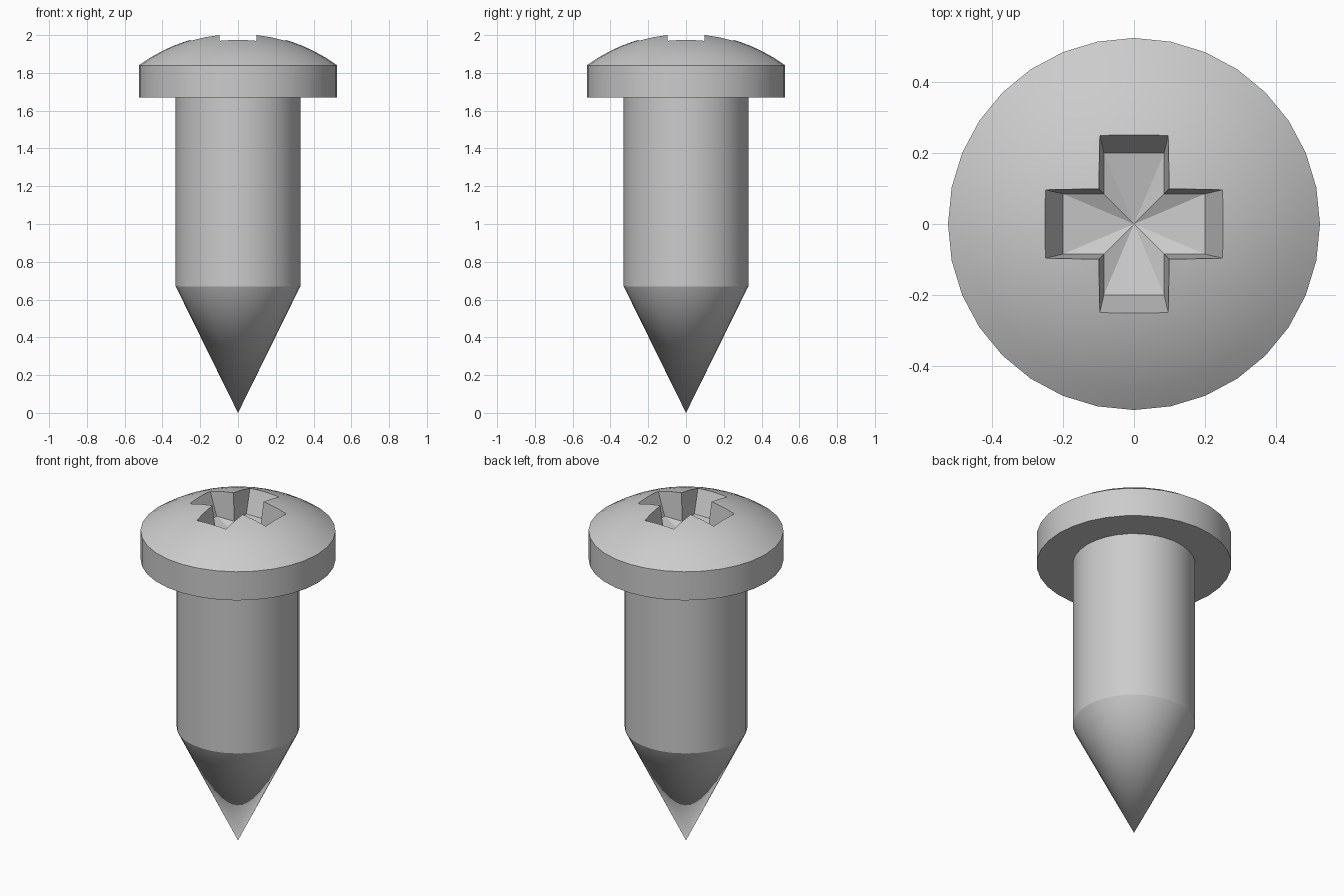
import bpy, bmesh, math

cube = bpy.data.objects.get("Cube")
if cube:
    bpy.data.objects.remove(cube, do_unlink=True)

SIDES = 32

steel = bpy.data.materials.new("grey_steel")
steel.use_nodes = True
steel.diffuse_color = (0.6, 0.6, 0.6, 1)
steel.node_tree.nodes["Principled BSDF"].inputs["Base Color"].default_value = (0.6, 0.6, 0.6, 1)


def make_object(name, bm):
    bmesh.ops.recalc_face_normals(bm, faces=bm.faces)
    mesh = bpy.data.meshes.new(name)
    bm.to_mesh(mesh)
    bm.free()
    mesh.materials.append(steel)
    obj = bpy.data.objects.new(name, mesh)
    bpy.context.collection.objects.link(obj)
    return obj


def bridge(bm, a, b):
    """Join two closed loops; a single vertex acts as a pole."""
    n = max(len(a), len(b))
    for i in range(n):
        j = (i + 1) % n
        if len(a) == 1:
            bm.faces.new((a[0], b[i], b[j]))
        elif len(b) == 1:
            bm.faces.new((a[i], a[j], b[0]))
        else:
            bm.faces.new((a[i], a[j], b[j], b[i]))


def lathe(name, profile):
    bm = bmesh.new()
    rings = []
    for r, z in profile:
        count = SIDES if r > 0 else 1
        rings.append([bm.verts.new((r * math.cos(math.tau * i / SIDES),
                                    r * math.sin(math.tau * i / SIDES), z))
                      for i in range(count)])
    for a, b in zip(rings, rings[1:]):
        bridge(bm, a, b)
    for ring in (rings[0], rings[-1]):
        if len(ring) > 1:
            bm.faces.new(ring)
    return make_object(name, bm)


def smooth(obj):
    bpy.ops.object.select_all(action='DESELECT')
    obj.select_set(True)
    bpy.context.view_layer.objects.active = obj
    bpy.ops.object.shade_smooth_by_angle(angle=math.radians(20))


def cross_loop(bm, length, width, z):
    """Twelve-cornered plus outline made of four turned arms."""
    loop = []
    for k in range(4):
        c, s = ((1, 0), (0, 1), (-1, 0), (0, -1))[k]
        for x, y in ((length, -width), (length, width), (width, width)):
            loop.append(bm.verts.new((c * x - s * y, s * x + c * y, z)))
    return loop


# Domed head: short cylinder with a spherical cap
HEAD_R, BASE_Z, RIM_Z, DOME_R = 0.525, 1.67, 1.84, 0.89
half_angle = math.asin(HEAD_R / DOME_R)
dome_centre = RIM_Z - DOME_R * math.cos(half_angle)
profile = [(HEAD_R, BASE_Z)]
for i in range(9):
    t = half_angle * (1 - i / 8)
    profile.append((DOME_R * math.sin(t), dome_centre + DOME_R * math.cos(t)))
head = lathe("screw_head", profile)

# Tapered cross recess with a shallow pointed floor
bm = bmesh.new()
top = cross_loop(bm, 0.30, 0.108, 2.1)
floor = cross_loop(bm, 0.20, 0.085, 1.84)
bridge(bm, top, floor)
bridge(bm, floor, [bm.verts.new((0, 0, 1.80))])
bm.faces.new(top)
cutter = make_object("recess_cutter", bm)
cutter.hide_render = True

cut = head.modifiers.new("recess", 'BOOLEAN')
cut.operation = 'DIFFERENCE'
cut.solver = 'EXACT'
cut.object = cutter
bpy.context.view_layer.objects.active = head
bpy.ops.object.modifier_apply(modifier=cut.name)
bpy.data.objects.remove(cutter, do_unlink=True)

# Shank and pointed tip in one turned piece
shank = lathe("shank_and_tip", [(0, 0), (0.33, 0.67), (0.33, BASE_Z)])

for part in (head, shank):
    smooth(part)
